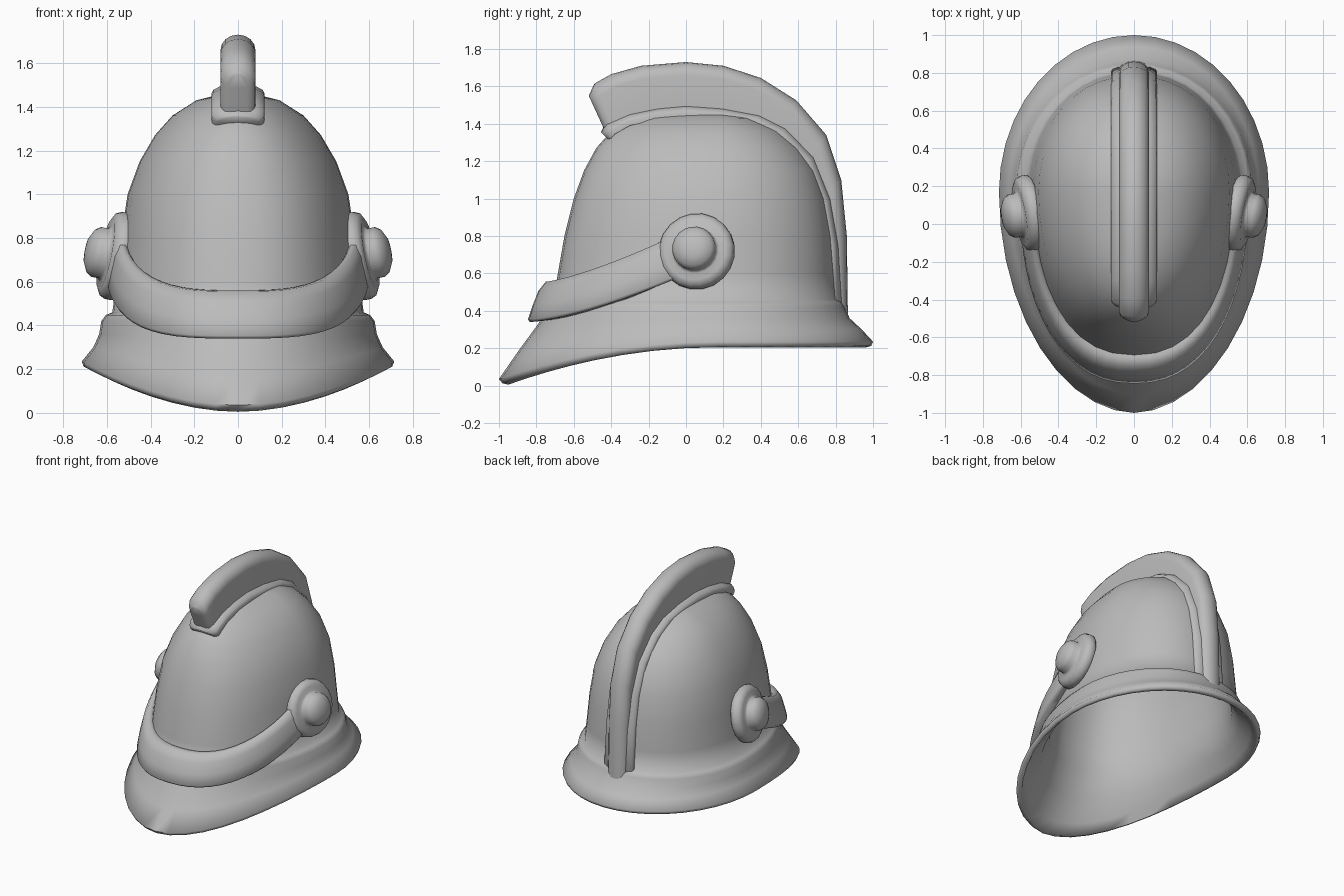
import bpy, bmesh, math
from mathutils import Vector

if "Cube" in bpy.data.objects:
    bpy.data.objects.remove(bpy.data.objects["Cube"])

grey = bpy.data.materials.new("plain_grey")
grey.diffuse_color = (0.5, 0.5, 0.5, 1)
grey.use_nodes = True
grey.node_tree.nodes["Principled BSDF"].inputs["Base Color"].default_value = grey.diffuse_color


def loft(name, rings):
    """Skin a list of closed rings and cap both ends."""
    bm = bmesh.new()
    vs = [[bm.verts.new(p) for p in r] for r in rings]
    n = len(rings[0])
    for a, b in zip(vs, vs[1:]):
        for i in range(n):
            j = (i + 1) % n
            bm.faces.new((a[i], a[j], b[j], b[i]))
    bm.faces.new(vs[0])
    bm.faces.new(vs[-1])
    bmesh.ops.recalc_face_normals(bm, faces=bm.faces[:])
    me = bpy.data.meshes.new(name)
    bm.to_mesh(me)
    bm.free()
    ob = bpy.data.objects.new(name, me)
    bpy.context.collection.objects.link(ob)
    me.materials.append(grey)
    bpy.ops.object.select_all(action='DESELECT')
    ob.select_set(True)
    bpy.context.view_layer.objects.active = ob
    bpy.ops.object.shade_smooth_by_angle(angle=math.radians(75))
    return ob


def egg(a, yf, yb, w, yc, pw_front, pw_back):
    """Point on an egg-shaped plan outline; also how far forward it is."""
    c, s = math.cos(a), math.sin(a)
    pw = pw_front if s < 0 else pw_back
    x = math.copysign(abs(c) ** pw, c) * w
    y = yc + s * ((yb - yc) if s > 0 else (yc - yf))
    return x, y, max(0, -s)


# Hollow shell with flared brim: (side z, front drop, front y, back y, half width, power)
dome = [(.46, .0, -.71, .81, .575, .87), (.6, 0, -.685, .80, .555, .85),
        (.8, 0, -.65, .785, .535, .85), (1.0, 0, -.60, .75, .505, .87),
        (1.15, 0, -.545, .695, .45, .9), (1.27, 0, -.48, .61, .38, .95),
        (1.36, 0, -.40, .51, .30, 1), (1.43, 0, -.27, .37, .19, 1),
        (1.46, 0, -.10, .18, .07, 1)]
inner = [(z - .04, d, f + .04, b - .045, w - .04, p) for z, d, f, b, w, p in dome]
brim = [(.33, .09, -.78, .84, .58, 1), (.25, .17, -.89, .92, .65, 1.03),
        (.205, .20, -.95, .965, .69, 1.05), (.212, .20, -.98, .99, .706, 1.05),
        (.235, .20, -1.0, 1.0, .715, 1.05), (.30, .12, -.90, .94, .662, 1.03),
        (.36, .03, -.79, .875, .635, 1), (.42, .0, -.745, .85, .625, .95),
        (.447, .0, -.73, .835, .605, .9)]
N = 40
shell = []
for z, d, f, b, w, p in inner[::-1] + brim + dome:
    ring = []
    for i in range(N):
        x, y, t = egg(2 * math.pi * i / N, f, b, w, .17, p, min(p, 1) * .5 + .5)
        ring.append((x, y, z - d * t * t))
    shell.append(ring)
loft("helmet_shell", shell)

# Front band from rosette to rosette: (front y, half width, height fraction)
section = [(-.67, .515, .93), (-.71, .53, 1.0), (-.75, .552, .98), (-.79, .575, .75),
           (-.82, .59, .4), (-.845, .60, .06), (-.835, .59, 0), (-.72, .545, .05)]
band = []
for k in range(29):
    a = math.pi + math.pi * k / 28
    ring = []
    for yf, w, h in section:
        x, y, t = egg(a, yf, 1, w, .05, .87, 1)
        top = .56 + .30 * (1 - t) ** 1.3
        low = .34 + .275 * (1 - t) ** 1.4
        ring.append((x, y, low + (top - low) * h))
    band.append(ring)
loft("front_band", band)

# Crest and its base moulding: stations running from front, over the top, to the back
foot = [(-.41, 1.31), (-.38, 1.345), (-.3, 1.39), (-.17, 1.42), (0, 1.43), (.17, 1.42),
        (.32, 1.39), (.48, 1.33), (.625, 1.19), (.715, .98), (.755, .75), (.78, .34)]
ridge = [(-.52, 1.55), (-.49, 1.615), (-.4, 1.665), (-.24, 1.71), (0, 1.73), (.2, 1.71),
         (.4, 1.645), (.59, 1.525), (.75, 1.34), (.83, 1.1), (.86, .8), (.866, .34)]
mould = [(-.455, 1.355), (-.43, 1.405), (-.3, 1.46), (-.15, 1.49), (0, 1.505), (.2, 1.49),
         (.4, 1.45), (.54, 1.38), (.69, 1.225), (.78, 1.0), (.823, .75), (.84, .42)]


def crest(name, outer, half, rnd, tip):
    pairs = [(Vector(o), Vector(f)) for o, f in zip(outer, foot)]
    a, b = pairs[0], pairs[1]
    # two extra narrow stations round off the front end
    mix = [(a[0].lerp(b[0], m), a[1].lerp(b[1], m)) for m in (.12, .45)]
    stations = [(a, tip), (mix[0], tip + (1 - tip) * .5), (mix[1], tip + (1 - tip) * .88)]
    stations += [(p, 1) for p in pairs[1:]]
    rings = []
    for (o, f), s_w in stations:
        d = f - o
        L = d.length
        r = min(rnd, L * .6)
        w = half * s_w
        prof = [(w, L)] + [(w * math.cos(q * math.pi / 8), r * (1 - math.sin(q * math.pi / 8)))
                           for q in range(9)] + [(-w, L)]
        rings.append([(x, *(o + d * (s / L))) for x, s in prof])
    loft(name, rings)


crest("crest", ridge, .08, .07, .5)
crest("crest_moulding", mould, .122, .045, .7)

# Side rosettes: turned discs with a domed knob, tilted slightly up and forward
turned = [(.195, -.04), (.205, -.03), (.205, .0), (.193, .025), (.165, .04), (.13, .038),
          (.117, .05), (.117, .082), (.10, .108), (.06, .128), (.02, .134)]
for side, label in ((1, "right"), (-1, "left")):
    axis = Vector((1, -.17, .2)).normalized()
    rot = Vector((0, 0, 1)).rotation_difference(axis).to_matrix()
    rings = []
    for r, h in turned:
        ring = []
        for i in range(20):
            a = 2 * math.pi * i / 20
            p = rot @ Vector((r * math.cos(a), r * math.sin(a), h)) + Vector((.567, .055, .72))
            ring.append((p.x * side, p.y, p.z))
        rings.append(ring)
    loft(label + "_rosette", rings)
